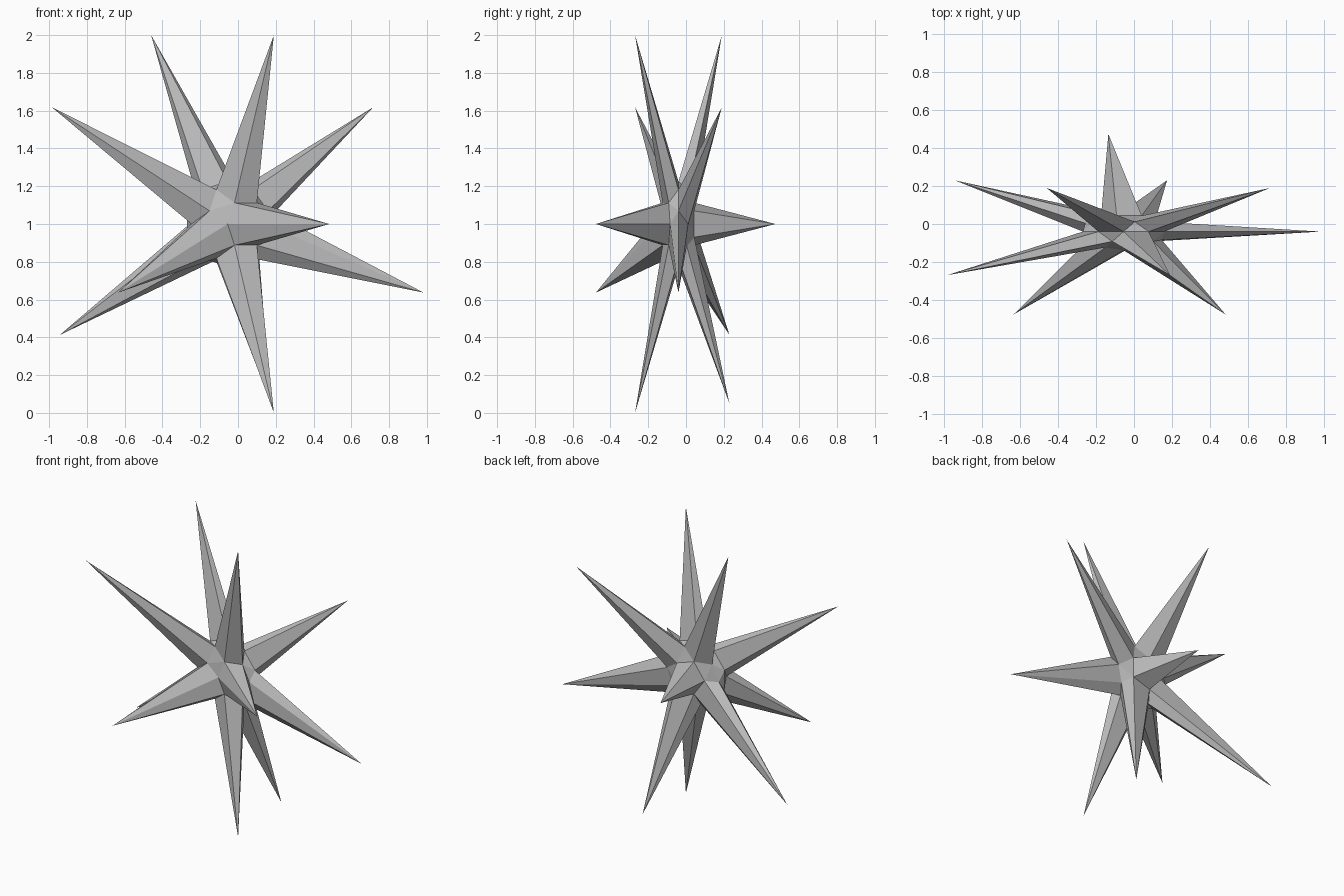
import bpy
import bmesh
from math import cos, sin, radians, sqrt
from mathutils import Matrix, Vector

cube = bpy.data.objects.get("Cube")
if cube:
    bpy.data.objects.remove(cube, do_unlink=True)

CORE_RADIUS = 0.225
SPIKE_LENGTH = 1.175
FLATTEN = 0.437
CORE_CENTRE = Vector((-0.055, -0.04, 1.0))
SPIKE_CENTRE = Vector((-0.135, -0.04, 1.0))

# Spike directions: angle around the y axis, and height along y
RING, MID = 0.447, 0.526
SPIKES = [
    (36, RING), (108, RING), (0, 1),          # back
    (72, -RING), (144, -RING), (288, -RING),  # front
    (0, -0.851), (216, -0.851),               # front, steep
    (216, MID), (288, MID), (342, 0),         # lower back and side
]


def direction(angle, y):
    reach = sqrt(1 - y * y)
    a = radians(angle)
    return Vector((reach * cos(a), y, reach * sin(a)))


# Grey stone-like material
grey = bpy.data.materials.new("plain grey")
grey.use_nodes = True
colour = (0.5, 0.5, 0.5, 1)
grey.diffuse_color = colour
grey.node_tree.nodes["Principled BSDF"].inputs["Base Color"].default_value = colour

# Faceted core with its pole turned to the front
bm = bmesh.new()
bmesh.ops.create_icosphere(bm, subdivisions=2, radius=1,
                           matrix=Matrix.Rotation(radians(90), 4, 'X'))

# Pull the chosen corners out into spikes, leave the rest as the core
tips = {max(bm.verts, key=lambda v: v.co.dot(d))
        for d in [direction(*s) for s in SPIKES]}
for v in bm.verts:
    is_tip = v in tips
    p = v.co.normalized() * (SPIKE_LENGTH if is_tip else CORE_RADIUS)
    p.y *= FLATTEN
    v.co = p + (SPIKE_CENTRE if is_tip else CORE_CENTRE)

bmesh.ops.recalc_face_normals(bm, faces=bm.faces)
mesh = bpy.data.meshes.new("spiked_star")
bm.to_mesh(mesh)
bm.free()
mesh.materials.append(grey)
star = bpy.data.objects.new("spiked_star", mesh)
bpy.context.collection.objects.link(star)
